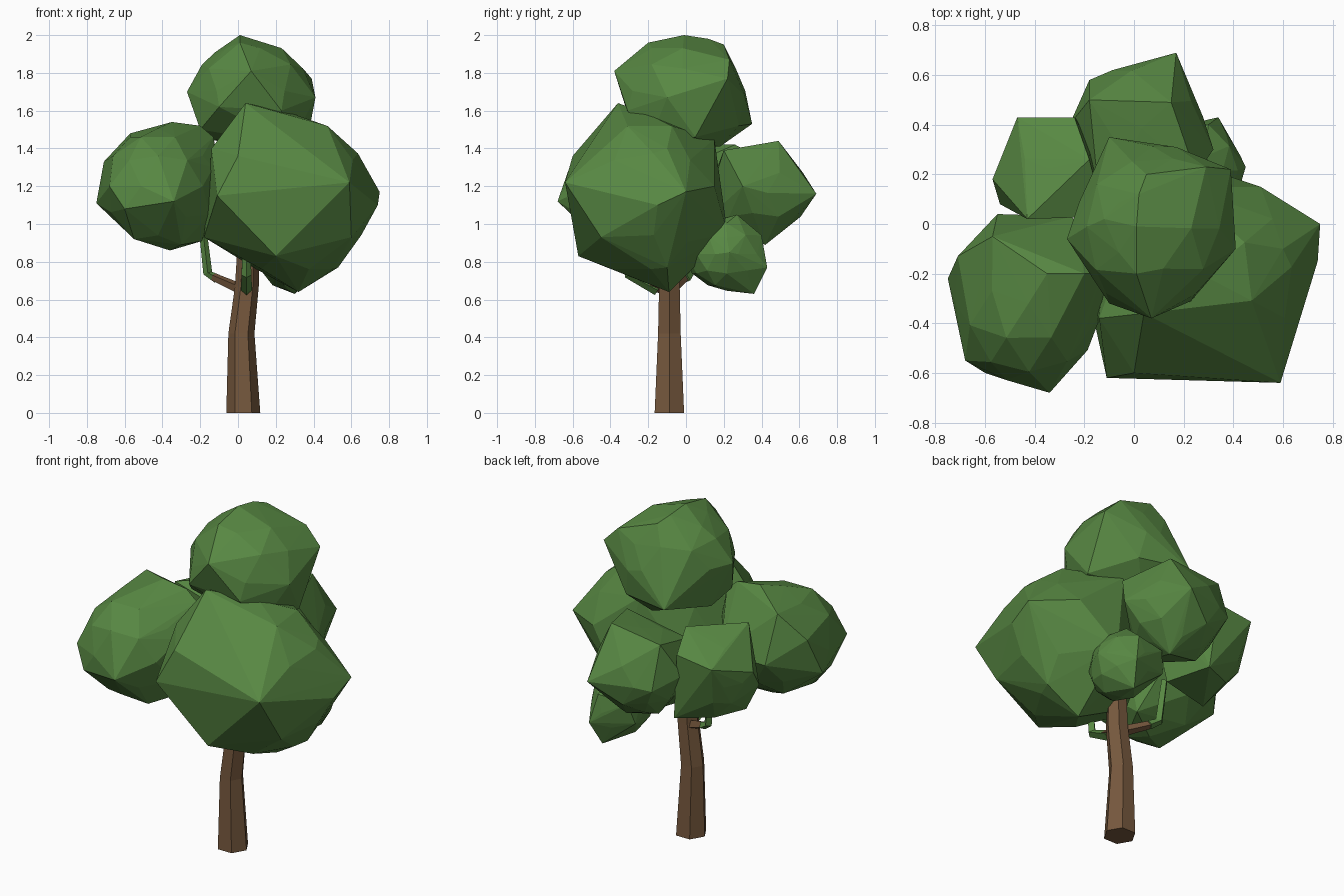
import bpy
import bmesh
import math
import random
from mathutils import Vector, Matrix

random.seed(4)
cube = bpy.data.objects.get("Cube")
if cube:
    bpy.data.objects.remove(cube, do_unlink=True)


def make_material(name, colour):
    material = bpy.data.materials.new(name)
    material.use_nodes = True
    rgba = (*colour, 1)
    material.diffuse_color = rgba
    material.node_tree.nodes["Principled BSDF"].inputs["Base Color"].default_value = rgba
    return material


leaf_green = make_material("leaf green", (.097, .247, .056))
bark_brown = make_material("bark brown", (.18, .098, .047))


def add_object(name, bm, material):
    bmesh.ops.recalc_face_normals(bm, faces=bm.faces[:])
    mesh = bpy.data.meshes.new(name)
    bm.to_mesh(mesh)
    bm.free()
    mesh.materials.append(material)
    obj = bpy.data.objects.new(name, mesh)
    bpy.context.scene.collection.objects.link(obj)
    return obj


def foliage(name, corners, fill):
    """Faceted clump: the hull of its main corners and a rounded core."""
    points = [Vector(c) for c in corners]
    low = Vector([min(p[i] for p in points) for i in range(3)])
    high = Vector([max(p[i] for p in points) for i in range(3)])
    centre, half = (low + high) / 2, (high - low) / 2
    bm = bmesh.new()
    turn = Matrix.Rotation(random.uniform(0, math.pi), 3, "Z")
    bmesh.ops.create_icosphere(bm, subdivisions=2, radius=fill)
    for vert in bm.verts:
        p = turn @ vert.co
        vert.co = centre + Vector([p[i] * half[i] for i in range(3)])
    bmesh.ops.delete(bm, geom=bm.edges[:], context="EDGES_FACES")
    for p in points:
        bm.verts.new(p)
    bmesh.ops.convex_hull(bm, input=bm.verts[:])
    unused = [v for v in bm.verts if not v.link_faces]
    bmesh.ops.delete(bm, geom=unused, context="VERTS")
    return add_object(name, bm, leaf_green)


def limb(name, path, radii, sides, material):
    """Tapered limb: flat rings along a path, bridged and capped."""
    bm = bmesh.new()
    rings = []
    points = [Vector(p) for p in path]
    for i, (p, radius) in enumerate(zip(points, radii)):
        along = points[min(i + 1, len(points) - 1)] - points[max(i - 1, 0)]
        if sides == 6:
            along = Vector((0, 0, 1))
        turn = Vector((0, 0, 1)).rotation_difference(along)
        ring = []
        for k in range(sides):
            angle = math.tau * k / sides
            offset = Vector((math.cos(angle), math.sin(angle), 0)) * radius
            ring.append(bm.verts.new(p + turn @ offset))
        rings.append(ring)
    for a, b in zip(rings, rings[1:]):
        for k in range(sides):
            n = (k + 1) % sides
            bm.faces.new((a[k], a[n], b[n], b[k]))
    bm.faces.new(rings[0])
    bm.faces.new(rings[-1])
    return add_object(name, bm, material)


# Trunk, slightly bent, with its top hidden in the leaves
limb("trunk",
     [(.028, -.088, 0), (.018, -.088, .42), (.047, -.088, .67), (.06, -.08, 1.1)],
     [.09, .069, .063, .05], 6, bark_brown)

# Side branches and their green twigs
limb("left_branch", [(.03, -.08, .65), (-.13, .0, .72)], [.03, .022], 4, bark_brown)
limb("left_twig", [(-.11, .0, .71), (-.16, .02, .74), (-.19, .03, 1.0)],
     [.025, .024, .02], 4, leaf_green)
limb("front_branch", [(.045, -.1, .65), (.045, -.2, .68)], [.03, .024], 4, bark_brown)
limb("front_twig", [(.045, -.15, .65), (.045, -.3, .73), (.045, -.32, .95)],
     [.03, .026, .02], 4, leaf_green)

# Large front clump
foliage("large_front_foliage", [
    (.04, -.36, 1.64), (0, -.6, 1.36), (.59, -.64, 1.22), (.75, 0, 1.17),
    (.74, -.15, 1.1), (.6, -.1, 1.4), (.43, -.2, 1.51), (.51, .15, 1.2),
    (.53, -.1, .77), (.32, -.09, .64), (.2, -.57, .83), (-.11, -.62, 1.15),
    (-.14, -.38, 1.4), (.3, .22, .95), (.6, -.45, .93), (-.18, -.3, .93),
    (.2, .15, 1.45)], .89)

# Side clump
foliage("side_foliage", [
    (-.75, -.22, 1.11), (-.71, -.13, 1.33), (-.57, -.05, 1.48),
    (-.35, -.2, 1.54), (-.2, -.2, 1.52), (-.34, -.68, 1.12),
    (-.6, -.6, 1.08), (-.68, -.55, 1.2), (-.36, -.3, .86),
    (-.55, -.44, .92), (-.19, -.2, .91), (-.55, .04, 1.2),
    (-.25, .03, 1.2), (-.13, -.36, 1.3), (-.3, -.48, 1.4),
    (-.1, -.2, 1.3), (-.15, -.36, 1.05), (-.3, -.42, .89),
    (-.13, -.2, 1.46)], .9)

# Crown clump
foliage("crown_foliage", [
    (.01, -.01, 2), (.01, -.2, 1.96), (.02, .12, 1.98), (.05, .2, 1.95),
    (.29, .23, 1.87), (.39, .22, 1.77), (.41, -.1, 1.67), (.07, -.38, 1.81),
    (.23, -.31, 1.6), (-.27, -.06, 1.7), (-.12, .02, 1.91), (-.1, .35, 1.53),
    (.17, .31, 1.68), (-.1, -.32, 1.62), (.37, .05, 1.46), (.1, .18, 1.41),
    (-.18, .02, 1.45), (.2, .28, 1.52), (.28, -.2, 1.42), (-.2, -.15, 1.5)], .9)

# Two rear clumps
foliage("rear_foliage", [
    (.17, .69, 1.16), (-.18, .58, 1.15), (.15, .49, 1.44), (-.18, .5, 1.4),
    (.32, .3, 1.2), (-.26, .4, 1.2), (.1, .42, .89), (-.1, .4, .93),
    (.25, .2, 1.39), (-.15, .2, 1.32), (.05, .08, 1)], .87)
foliage("rear_side_foliage", [
    (-.47, .43, 1.3), (-.24, .43, 1.33), (-.57, .18, 1.22), (-.43, .02, 1.42),
    (-.18, .26, 1.42), (-.4, .3, .95), (-.2, .4, .93), (-.15, .1, .95),
    (-.54, .08, 1.1), (-.44, .06, .92), (-.12, .03, 1.32)], .88)

# Small low clump
foliage("small_low_foliage", [
    (.34, .43, .77), (.3, .4, .94), (.45, .23, .85), (.28, .27, 1.05),
    (.3, .36, .63), (.2, .03, .74), (.25, 0, .84), (.09, .35, .8),
    (.12, .38, .92)], .92)
